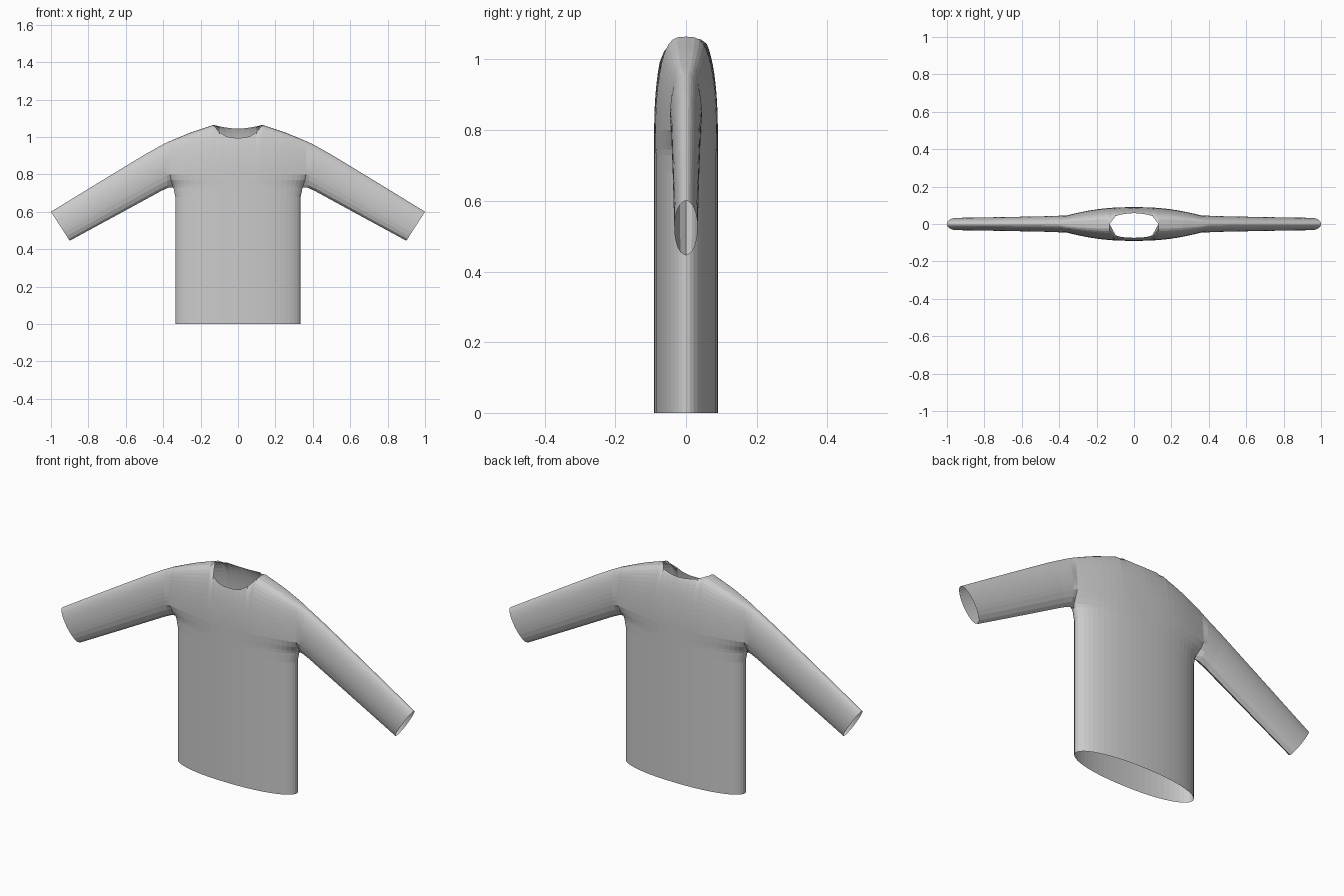
import bpy, bmesh, math

cube = bpy.data.objects.get("Cube")
if cube:
    bpy.data.objects.remove(cube)

HALF_W, DEPTH, NECK = 0.335, 0.09, 0.13
PIT, ARCH = 0.73, 0.80          # armpit height, start of the shoulder arch
ARCH_STEPS = 12


def step(a, b, t):
    t = min(max((t - a) / (b - a), 0), 1)
    return t * t * (3 - 2 * t)


def lerp(a, b, t):
    return a + (b - a) * t


def shoulder(x):
    """Height of the shoulder ridge at x."""
    if x < NECK:
        return 1.065 + 0.015 * (1 - x / NECK)
    if x < 0.25:
        return lerp(1.065, 1.025, (x - NECK) / (0.25 - NECK))
    return lerp(1.025, 0.978, (x - 0.25) / 0.113)


def column(u, side):
    """Points from the hem to the shoulder or neckline; side -1 front, 1 back."""
    low = DEPTH * max(0, 1 - u ** 2.2) ** 0.5
    high = DEPTH - 0.045 * u ** 2.5
    x_top = HALF_W * u + 0.028 * u ** 4
    top = shoulder(x_top)
    a_max = math.pi / 2
    if x_top < NECK - 0.003:
        k = x_top / NECK
        rim = 0.995 + 0.07 * k ** 3 if side < 0 else 1.045 + 0.02 * k ** 2
        a_max = math.asin((rim - ARCH) / (top - ARCH))
    rows = [(z, 1.0) for z in (0, 0.35, 0.68, PIT, 0.745, 0.77)]
    for i in range(ARCH_STEPS + 1):
        a = a_max * i / ARCH_STEPS
        rows.append((ARCH + (top - ARCH) * math.sin(a), max(0, math.cos(a)) ** 0.6))
    pts = []
    for z, f in rows:
        x = HALF_W * u + 0.028 * step(0.68, ARCH, z) * u ** 4
        pts.append((x, side * lerp(low, high, step(PIT, ARCH, z)) * f, z))
    return pts


def skin(bm, strips):
    """Join neighbouring strips of vertices with quads."""
    for a, b in zip(strips, strips[1:]):
        for i in range(len(a) - 1):
            bm.faces.new((a[i], b[i], b[i + 1], a[i + 1]))


def make_strip(bm, pts, sx):
    return [bm.verts.new((sx * x, y, z)) for x, y, z in pts]


# Columns: even across the neck, then bunching towards the side seam
u_neck = NECK / HALF_W
columns = [u_neck * i / 4 for i in range(4)]
t0 = math.asin(u_neck)
columns += [math.sin(lerp(t0, math.pi / 2, i / 10)) for i in range(11)]

# Sleeve stations: upper point, lower point (x, z), half thickness
sleeve = [((0.40, 0.961), (0.375, 0.728), 0.045),
          ((0.50, 0.905), (0.415, 0.709), 0.042),
          ((0.75, 0.753), (0.655, 0.578), 0.037),
          ((1.00, 0.600), (0.90, 0.445), 0.033)]

bm = bmesh.new()
for sx in (-1, 1):
    # Half of the body, front and back
    for side in (-1, 1):
        skin(bm, [make_strip(bm, column(u, side), sx) for u in columns])

    # Sleeve, starting from the armhole edge
    front = [p for p in column(1, -1) if p[2] >= PIT]
    back = [p for p in column(1, 1) if p[2] >= PIT]
    hole = front + back[::-1]
    strips = [make_strip(bm, hole, sx)]
    z_low, z_high = front[0][2], front[-1][2]
    for up, down, thick in sleeve:
        ring = []
        for i, (_, _, z) in enumerate(hole):
            h = min(max((z - z_low) / (z_high - z_low), 0), 1)
            y = 2 * thick * math.sqrt(h * (1 - h))
            ring.append((lerp(down[0], up[0], h), -y if i < len(front) else y,
                         lerp(down[1], up[1], h)))
        strips.append(make_strip(bm, ring, sx))
    skin(bm, strips)

bmesh.ops.remove_doubles(bm, verts=bm.verts, dist=0.0005)
bmesh.ops.dissolve_degenerate(bm, edges=bm.edges, dist=0.0005)
bmesh.ops.recalc_face_normals(bm, faces=bm.faces)
# Make sure the fabric faces outwards
front_face = min(bm.faces, key=lambda f: f.calc_center_median().y)
if front_face.normal.y > 0:
    bmesh.ops.reverse_faces(bm, faces=bm.faces)

mesh = bpy.data.meshes.new("shirt")
bm.to_mesh(mesh)
bm.free()
shirt = bpy.data.objects.new("shirt", mesh)
bpy.context.collection.objects.link(shirt)

# Plain grey fabric
fabric = bpy.data.materials.new("light grey fabric")
fabric.use_nodes = True
grey = (0.6, 0.6, 0.6, 1)
fabric.diffuse_color = grey
for node in fabric.node_tree.nodes:
    if node.type == 'BSDF_PRINCIPLED':
        node.inputs["Base Color"].default_value = grey
mesh.materials.append(fabric)
